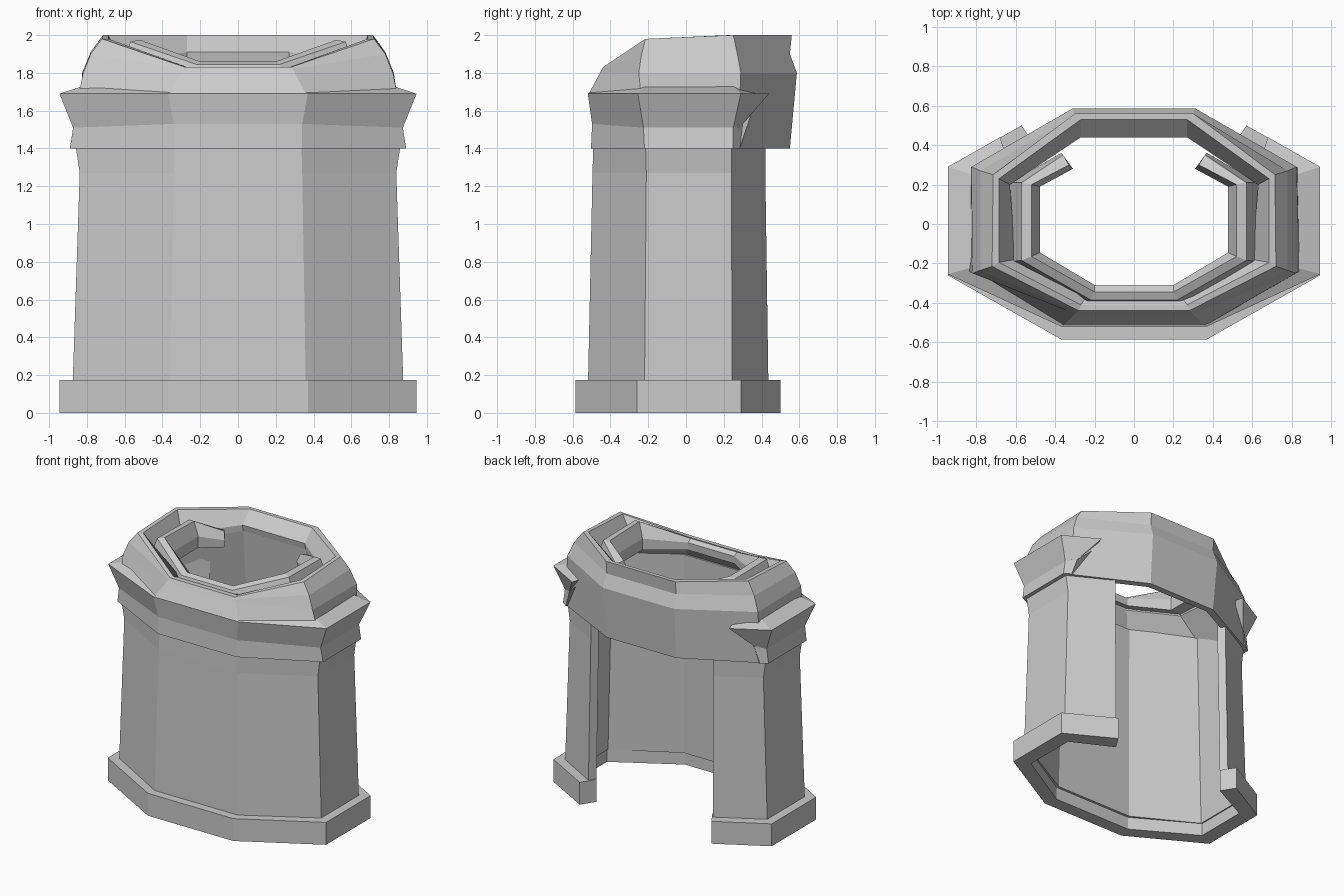
import bpy, bmesh


def loft(name, rings, closed=False):
    """Each ring holds its right half (front, side front, side back, back end).
    Rings are mirrored, then joined into a solid tube section running round the body."""
    bm = bmesh.new()
    rows = []
    for half in rings:
        pts = [(-x, y, z) for x, y, z in reversed(half)] + list(half)
        rows.append([bm.verts.new(p) for p in pts])
    n, m = len(rows), len(rows[0])
    for i in range(n):
        a, b = rows[i], rows[(i + 1) % n]
        for j in range(m if closed else m - 1):
            k = (j + 1) % m
            bm.faces.new((a[j], a[k], b[k], b[j]))
    if not closed:
        bm.faces.new([r[0] for r in rows])
        bm.faces.new([r[-1] for r in reversed(rows)])
    bmesh.ops.recalc_face_normals(bm, faces=bm.faces)
    me = bpy.data.meshes.new(name)
    bm.to_mesh(me)
    bm.free()
    ob = bpy.data.objects.new(name, me)
    bpy.context.collection.objects.link(ob)
    return ob


def flat(z, *xy):
    return [(x, y, z) for x, y in xy]


# Hem band round the bottom, open at the back
hem_out = ((.37, -.585), (.945, -.26), (.945, .29), (.57, .50))
hem_in = ((.345, -.48), (.825, -.20), (.825, .225), (.50, .39))
loft("hem_band", [flat(0, *hem_out), flat(.175, *hem_out),
                  flat(.175, *hem_in), flat(0, *hem_in)])

# Tapered body wall
loft("body_wall", [
    flat(.10, (.36, -.52), (.877, -.22), (.877, .245), (.54, .437)),
    flat(1.27, (.34, -.495), (.838, -.21), (.838, .24), (.53, .42)),
    flat(1.45, (.335, -.49), (.865, -.215), (.865, .24), (.53, .42)),
    flat(1.67, (.34, -.48), (.84, -.22), (.84, .24), (.54, .41)),
    flat(1.67, (.32, -.43), (.77, -.19), (.77, .21), (.50, .365)),
    flat(1.27, (.32, -.44), (.78, -.19), (.78, .21), (.50, .365)),
    flat(.10, (.34, -.46), (.815, -.20), (.815, .22), (.51, .38)),
])

# Flared shoulder band with pointed back ends
loft("shoulder_band", [
    [(.34, -.503, 1.4), (.89, -.22, 1.4), (.89, .25, 1.4), (.84, .285, 1.4)],
    [(.34, -.497, 1.53), (.873, -.225, 1.51), (.873, .25, 1.51), (.80, .30, 1.53)],
    [(.37, -.52, 1.69), (.945, -.255, 1.69), (.945, .29, 1.69), (.68, .44, 1.69)],
    [(.35, -.46, 1.72), (.82, -.22, 1.73), (.82, .25, 1.73), (.66, .38, 1.69)],
    [(.33, -.46, 1.4), (.82, -.20, 1.4), (.82, .23, 1.4), (.78, .25, 1.4)],
])

# Domed top ring with a raised rim and the deep back panel
loft("domed_top_and_back_panel", [
    [(.36, -.515, 1.69), (.84, -.24, 1.70), (.84, .275, 1.4), (.30, .55, 1.4)],
    [(.30, -.455, 1.80), (.82, -.25, 1.80), (.825, .29, 1.80), (.31, .587, 1.80)],
    [(.29, -.445, 1.82), (.78, -.235, 1.90), (.78, .27, 1.91), (.30, .55, 1.90)],
    [(.28, -.44, 1.83), (.72, -.215, 1.98), (.715, .25, 2.0), (.30, .56, 2.0)],
    [(.27, -.41, 1.83), (.685, -.195, 1.98), (.685, .23, 2.0), (.27, .53, 2.0)],
    [(.24, -.37, 1.82), (.60, -.18, 1.83), (.63, .20, 1.84), (.27, .44, 1.91)],
    [(.24, -.37, 1.78), (.60, -.18, 1.78), (.63, .20, 1.78), (.27, .45, 1.86)],
    [(.31, -.45, 1.66), (.78, -.20, 1.64), (.79, .24, 1.4), (.28, .50, 1.4)],
], closed=True)

# Inner neck collar, open at the back
loft("neck_collar", [
    [(.25, -.40, 1.80), (.63, -.19, 1.80), (.63, .21, 1.80), (.37, .36, 1.80)],
    [(.22, -.385, 1.845), (.57, -.185, 1.965), (.57, .21, 1.96), (.36, .35, 1.88)],
    [(.20, -.345, 1.86), (.52, -.165, 1.975), (.52, .20, 1.965), (.33, .30, 1.90)],
    [(.20, -.31, 1.84), (.477, -.145, 1.86), (.477, .19, 1.86), (.31, .28, 1.84)],
    [(.20, -.315, 1.78), (.48, -.145, 1.77), (.48, .19, 1.77), (.32, .29, 1.78)],
])
